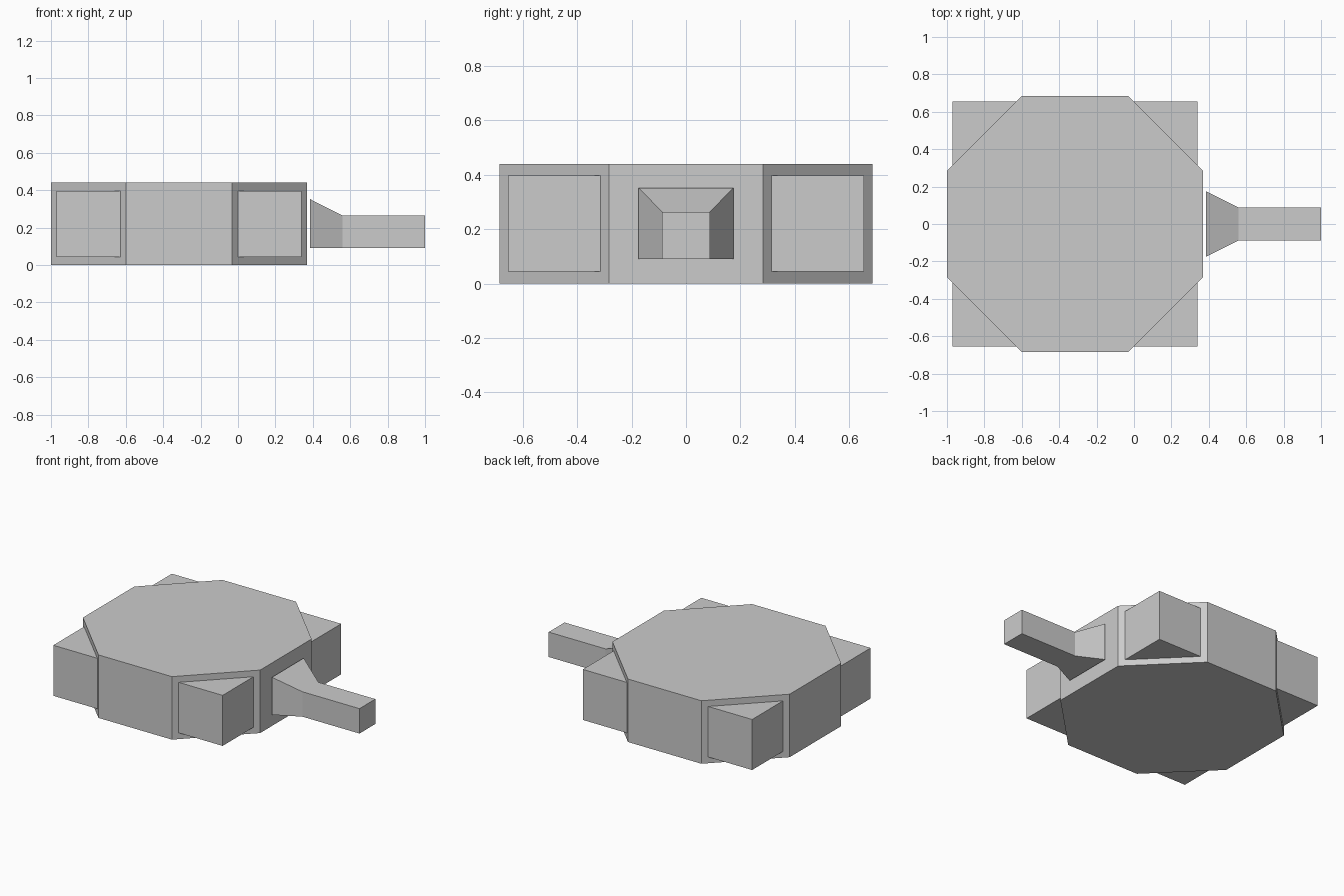
import bpy, bmesh, math
from mathutils import Matrix, Vector

if "Cube" in bpy.data.objects:
    bpy.data.objects.remove(bpy.data.objects["Cube"])

CX, APOTHEM, HEIGHT, INSET = -0.315, 0.685, 0.44, 0.0435


def finish(bm, name):
    bmesh.ops.recalc_face_normals(bm, faces=bm.faces[:])
    mesh = bpy.data.meshes.new(name)
    bm.to_mesh(mesh)
    bm.free()
    obj = bpy.data.objects.new(name, mesh)
    bpy.context.collection.objects.link(obj)
    return obj


# Octagonal slab
bm = bmesh.new()
radius = APOTHEM / math.cos(math.pi / 8)
bmesh.ops.create_cone(
    bm, cap_ends=True, segments=8, radius1=radius, radius2=radius, depth=HEIGHT,
    matrix=Matrix.Translation((CX, 0, HEIGHT / 2)) @ Matrix.Rotation(math.pi / 8, 4, 'Z'))
bm.normal_update()

# Corner wedges: inset each diagonal side and pull it out to a vertical edge
diagonals = [f for f in bm.faces if abs(f.normal.x) > 0.5 and abs(f.normal.y) > 0.5]
bmesh.ops.inset_individual(bm, faces=diagonals, thickness=INSET, use_even_offset=True)
bm.normal_update()
caps = bmesh.ops.extrude_discrete_faces(bm, faces=diagonals)['faces']
moved = []
for f in caps:
    centre, normal = f.calc_center_median(), f.normal.copy()
    half_width = max(abs((v.co - centre).xy.length) for v in f.verts)
    corner = centre + normal * half_width
    for v in f.verts:
        v.co.xy = corner.xy
        moved.append(v)
bmesh.ops.remove_doubles(bm, verts=list(set(moved)), dist=0.001)
finish(bm, "octagonal_body")

# Handle: flared base tapering into a square bar, flat underneath
bm = bmesh.new()
sections = [(0.385, 0.175, 0.352), (0.56, 0.0875, 0.264), (1.0, 0.0875, 0.264)]
rings = [[bm.verts.new((x, y, z)) for y, z in
          ((-w, 0.09), (w, 0.09), (w, top), (-w, top))] for x, w, top in sections]
for a, b in zip(rings, rings[1:]):
    for i in range(4):
        j = (i + 1) % 4
        bm.faces.new((a[i], a[j], b[j], b[i]))
bm.faces.new(rings[0])
bm.faces.new(rings[-1])
finish(bm, "handle")
